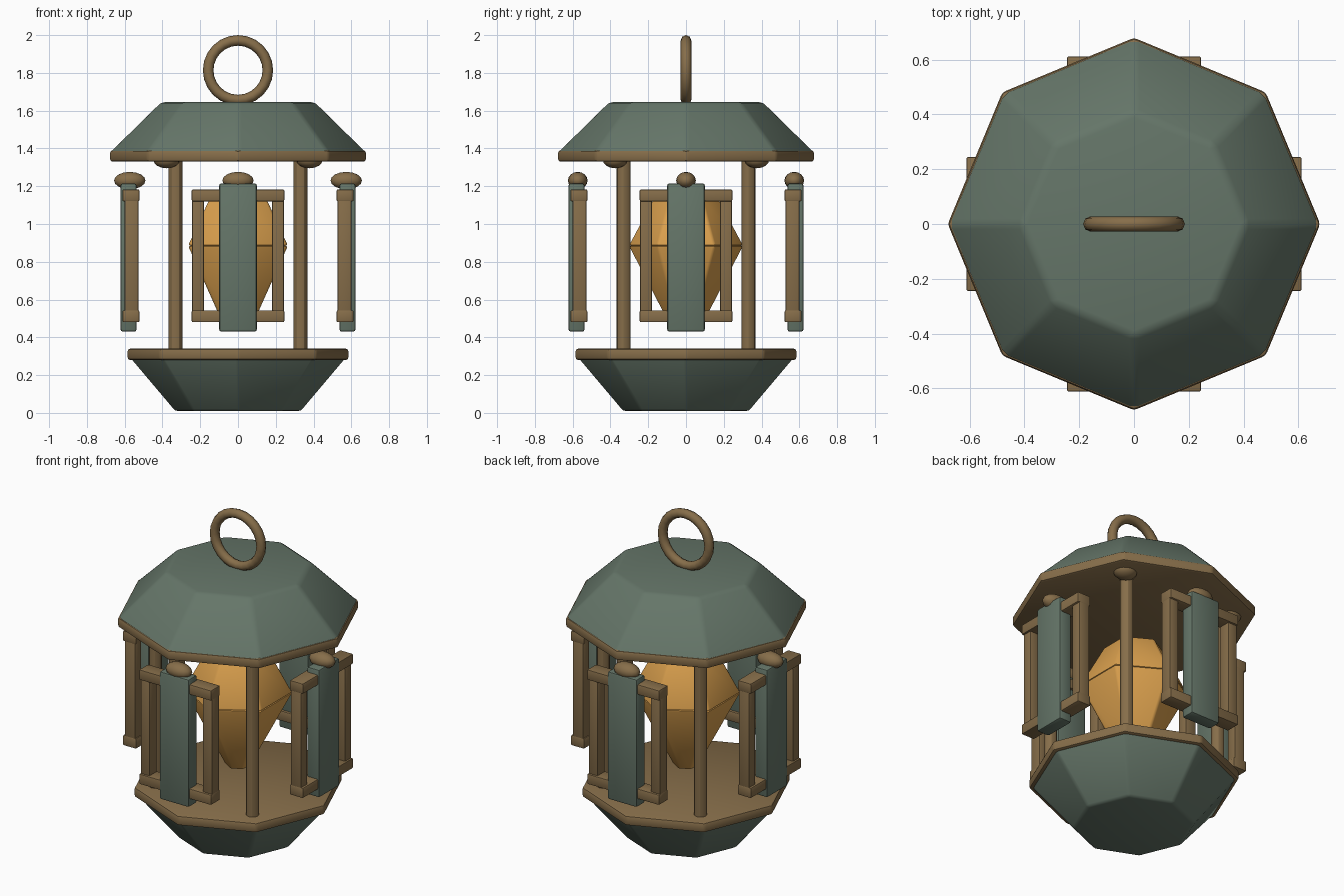
import bpy, bmesh, math
from mathutils import Matrix, Vector

if "Cube" in bpy.data.objects:
    bpy.data.objects.remove(bpy.data.objects["Cube"])


def material(name, rgb):
    m = bpy.data.materials.new(name)
    m.diffuse_color = (*rgb, 1)
    m.use_nodes = True
    m.node_tree.nodes["Principled BSDF"].inputs["Base Color"].default_value = m.diffuse_color
    return m


GREEN = material("grey_green", (0.13, 0.18, 0.14))
BROWN = material("bronze_brown", (0.24, 0.155, 0.068))
GOLD = material("amber_gold", (0.70, 0.35, 0.075))


def finish(name, bm, mat, bevel=0.0, segments=2, angle=30):
    """Round the hard edges, then turn the bmesh into a shaded object."""
    if bevel:
        bm.normal_update()
        bmesh.ops.bevel(bm, geom=bm.edges[:], offset=bevel, segments=segments,
                        profile=0.5, affect='EDGES', clamp_overlap=True)
    bmesh.ops.recalc_face_normals(bm, faces=bm.faces[:])
    me = bpy.data.meshes.new(name)
    bm.to_mesh(me)
    bm.free()
    me.materials.append(mat)
    ob = bpy.data.objects.new(name, me)
    bpy.context.collection.objects.link(ob)
    bpy.ops.object.select_all(action='DESELECT')
    ob.select_set(True)
    bpy.context.view_layer.objects.active = ob
    bpy.ops.object.shade_smooth_by_angle(angle=math.radians(angle))
    return ob


def frustum(name, mat, sides, z0, r0, z1, r1, bevel=0.0, at=(0, 0)):
    bm = bmesh.new()
    bmesh.ops.create_cone(bm, cap_ends=True, segments=sides, radius1=r0, radius2=r1,
                          depth=z1 - z0,
                          matrix=Matrix.Translation((at[0], at[1], (z0 + z1) / 2)))
    return finish(name, bm, mat, bevel)


def box(name, mat, lo, hi, turn, bevel):
    lo, hi = Vector(lo), Vector(hi)
    bm = bmesh.new()
    bmesh.ops.create_cube(bm, size=1, matrix=turn @ Matrix.Translation((lo + hi) / 2)
                          @ Matrix.Diagonal((*(hi - lo), 1)))
    return finish(name, bm, mat, bevel)


def knob(name, centre, radii):
    bm = bmesh.new()
    bmesh.ops.create_uvsphere(bm, u_segments=16, v_segments=8, radius=1,
                              matrix=Matrix.Translation(centre) @ Matrix.Diagonal((*radii, 1)))
    return finish(name, bm, BROWN, angle=60)


# Eight-sided base and roof with their rims
frustum("base_bowl", GREEN, 8, 0.01, 0.335, 0.30, 0.58, 0.014)
frustum("base_rim", BROWN, 8, 0.28, 0.587, 0.34, 0.587, 0.014)
frustum("roof_rim", BROWN, 8, 1.33, 0.68, 1.39, 0.68, 0.014)
frustum("roof", GREEN, 8, 1.375, 0.685, 1.645, 0.41, 0.02)

# Six-sided lamp core in two halves
frustum("core_lower", GOLD, 6, 0.43, 0.07, 0.885, 0.305, 0.012)
frustum("core_upper", GOLD, 6, 0.885, 0.305, 1.14, 0.17, 0.012)

# Corner posts with flattened knobs under the roof
for sx in (-1, 1):
    for sy in (-1, 1):
        frustum("post", BROWN, 12, 0.33, 0.037, 1.34, 0.037, at=(0.33 * sx, 0.33 * sy))
        knob("post_knob", (0.378 * sx, 0.375 * sy, 1.34), (0.07, 0.065, 0.045))

# Four side frames, each with a centre panel and a knob
for i in range(4):
    turn = Matrix.Rotation(i * math.pi / 2, 4, 'Z')
    box("panel", GREEN, (-0.10, -0.622, 0.43), (0.10, -0.537, 1.215), turn, 0.012)
    for z in (0.48, 1.12):
        box("frame_rail", BROWN, (-0.245, -0.612, z), (0.245, -0.522, z + 0.063), turn, 0.007)
    for x in (-0.212, 0.212):
        box("frame_stile", BROWN, (x - 0.031, -0.60, 0.50), (x + 0.031, -0.528, 1.16), turn, 0.006)
    knob("panel_knob", turn @ Vector((0, -0.573, 1.23)), (0.083, 0.052, 0.046))

# Hanging ring, standing in the front plane
bpy.ops.mesh.primitive_torus_add(major_segments=24, minor_segments=8, major_radius=0.158,
                                 minor_radius=0.028, location=(0, 0, 1.814),
                                 rotation=(math.pi / 2, 0, 0))
ring = bpy.context.object
ring.name = "hanging_ring"
ring.data.materials.append(BROWN)
bpy.ops.object.shade_smooth_by_angle(angle=math.radians(60))
